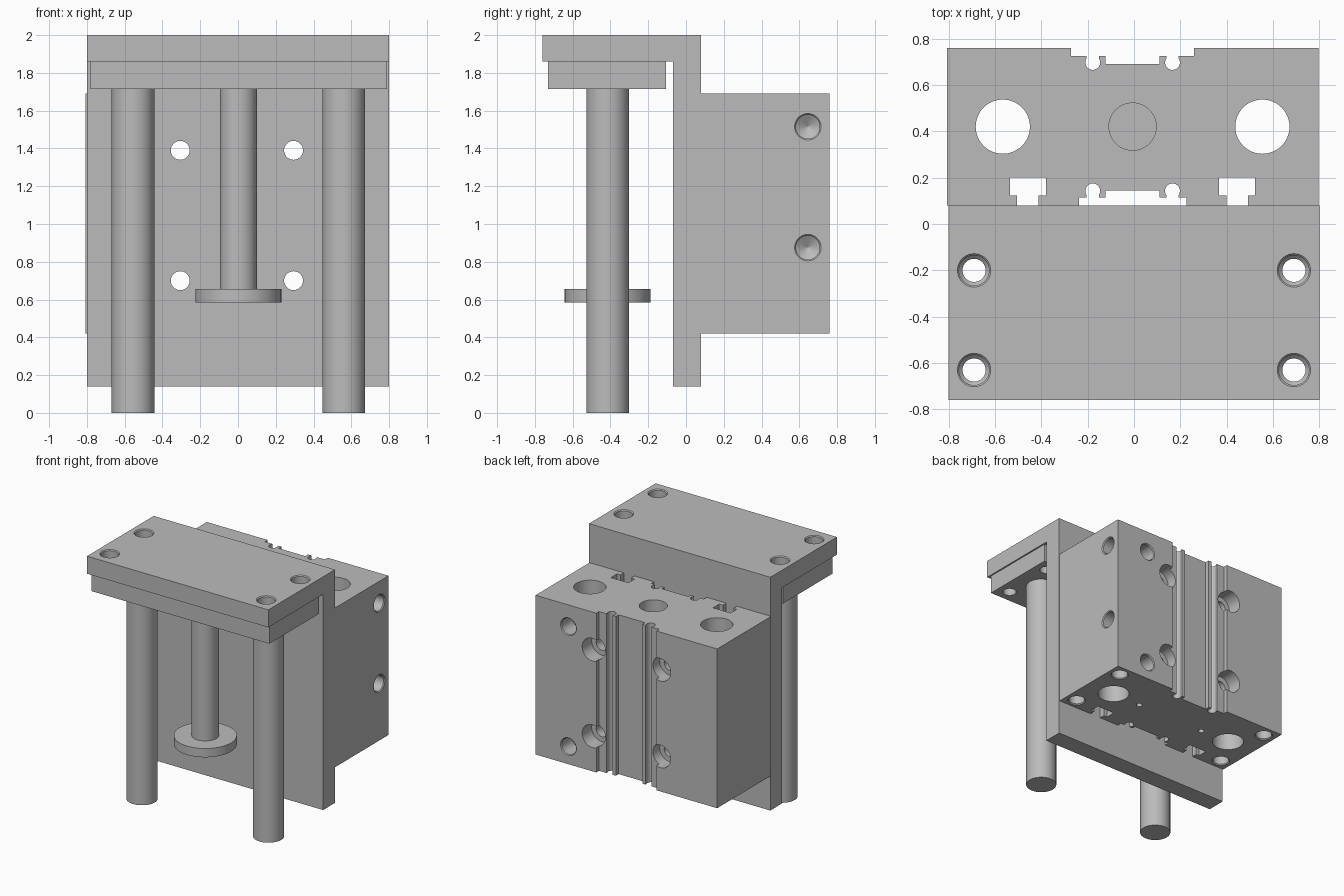
import bpy, bmesh, math
from mathutils import Vector

cube = bpy.data.objects.get("Cube")
if cube:
    bpy.data.objects.remove(cube, do_unlink=True)

grey = bpy.data.materials.new("machined_grey")
grey.use_nodes = True
grey.diffuse_color = (0.5, 0.5, 0.5, 1)
grey.node_tree.nodes["Principled BSDF"].inputs["Base Color"].default_value = (0.5, 0.5, 0.5, 1)

X, Y, Z = Vector((1, 0, 0)), Vector((0, 1, 0)), Vector((0, 0, 1))


def finish(name, bm):
    bmesh.ops.recalc_face_normals(bm, faces=bm.faces)
    mesh = bpy.data.meshes.new(name)
    bm.to_mesh(mesh)
    bm.free()
    mesh.materials.append(grey)
    obj = bpy.data.objects.new(name, mesh)
    bpy.context.scene.collection.objects.link(obj)
    return obj


def extrude(name, points, direction):
    """Solid made by pushing a flat outline along a vector."""
    bm = bmesh.new()
    face = bm.faces.new([bm.verts.new(p) for p in points])
    top = bmesh.ops.extrude_face_region(bm, geom=[face])["geom"]
    moved = [v for v in top if isinstance(v, bmesh.types.BMVert)]
    bmesh.ops.translate(bm, verts=moved, vec=direction)
    return finish(name, bm)


def box(name, x0, x1, y0, y1, z0, z1):
    outline = [(x0, y0, z0), (x1, y0, z0), (x1, y1, z0), (x0, y1, z0)]
    return extrude(name, outline, Z * (z1 - z0))


def lathe(name, origin, axis, profile, sides=48):
    """Round solid from (radius, distance along axis) pairs."""
    bm = bmesh.new()
    u = axis.orthogonal().normalized()
    w = axis.cross(u)
    rings = []
    for r, d in profile:
        centre = Vector(origin) + axis * d
        ring = []
        for i in range(sides):
            a = math.tau * i / sides
            ring.append(bm.verts.new(centre + (u * math.cos(a) + w * math.sin(a)) * r))
        rings.append(ring)
    for a, b in zip(rings, rings[1:]):
        for i in range(sides):
            j = (i + 1) % sides
            bm.faces.new((a[i], a[j], b[j], b[i]))
    bm.faces.new(rings[0])
    bm.faces.new(rings[-1])
    return finish(name, bm)


def drill(origin, axis, r, depth):
    return lathe("cutter", origin, axis, [(r, -0.05), (r, depth)])


def tapped(origin, axis, r, depth):
    """Chamfered blind hole with a pointed end."""
    return lathe("cutter", origin, axis,
                 [(r + 0.017, -0.01), (r, 0.007), (r, depth), (0.002, depth + r * 0.6)])


def carve(obj, cutters):
    for cutter in cutters:
        cutter.hide_render = True
        mod = obj.modifiers.new("cut", 'BOOLEAN')
        mod.operation = 'DIFFERENCE'
        mod.solver = 'EXACT'
        mod.object = cutter
    bpy.context.view_layer.update()
    graph = bpy.context.evaluated_depsgraph_get()
    mesh = bpy.data.meshes.new_from_object(obj.evaluated_get(graph))
    obj.modifiers.clear()
    obj.data = mesh
    for cutter in cutters:
        bpy.data.objects.remove(cutter, do_unlink=True)


parts = []
SIDES = (-1, 1)
MID = -0.006                      # centre line of the cylinder body
BOLT_Z = (0.70, 1.39)

# L-shaped bracket: top shelf and upright plate
outline = [(-0.8, y, z) for y, z in
           ((-0.76, 2), (0.08, 2), (0.08, 0.14), (-0.07, 0.14), (-0.07, 1.86), (-0.76, 1.86))]
bracket = extrude("bracket", outline, X * 1.6)
cuts = [drill((MID + s * 0.3, -0.07, z), Y, 0.05, 0.2) for s in SIDES for z in BOLT_Z]
corners = [(s * 0.69, y) for s in SIDES for y in (-0.2, -0.63)]
for x, y in corners:
    cuts.append(lathe("cutter", (x, y, 2), -Z,
                      [(0.082, -0.01), (0.065, 0.007), (0.065, 0.11), (0.05, 0.125), (0.05, 0.2)]))
carve(bracket, cuts)
parts.append(bracket)

# Tool plate under the shelf
plate = box("tool_plate", -0.782, 0.788, -0.73, -0.105, 1.715, 1.86)
carve(plate, [drill((x, y, 1.86), -Z, 0.05, 0.2) for x, y in corners])
parts.append(plate)

# Guide rods and piston rod with its end disc
for s, side in zip(SIDES, ("right", "left")):
    parts.append(lathe(side + "_guide_rod", (0.002 + s * 0.558, -0.415, 0), Z,
                       [(0.113, 0), (0.113, 1.715)]))
parts.append(lathe("piston_rod", (0.002, -0.415, 0.585), Z,
                   [(0.228, 0), (0.228, 0.07), (0.098, 0.07), (0.098, 1.13)]))

# Cylinder body
LOW, HIGH = 0.42, 1.69
FRONT, BACK = 0.08, 0.76
body = box("cylinder_body", -0.807, 0.795, FRONT, BACK, LOW, HIGH)


def slot(x0, x1, y0, y1):
    return box("cutter", MID + x0, MID + x1, y0, y1, LOW - 0.05, HIGH + 0.05)


def channel(x, y, r):
    return drill((MID + x, y, LOW), Z, r, HIGH - LOW + 0.05)


# Sensor grooves down the front and back
cuts = [slot(-0.265, 0.265, 0.725, BACK + 0.1), slot(-0.117, 0.117, 0.69, BACK + 0.12),
        slot(-0.232, 0.232, FRONT - 0.1, 0.115), slot(-0.117, 0.117, FRONT - 0.12, 0.145)]
for s in SIDES:
    inner, outer = sorted((s * 0.146, s * 0.198))
    cuts += [channel(s * 0.172, 0.697, 0.032), slot(inner, outer, 0.705, BACK + 0.14),
             channel(s * 0.172, 0.143, 0.032), slot(inner, outer, FRONT - 0.14, 0.135)]
    # T slots
    head = sorted((s * 0.373, s * 0.528))
    neck = sorted((s * 0.405, s * 0.498))
    cuts += [slot(*head, 0.123, 0.2), slot(*neck, FRONT - 0.1, 0.16)]
    # Guide bores, bottom corner holes and small bottom pin holes
    cuts.append(channel(s * 0.56, 0.42, 0.117))
    for y in (0.165, 0.665):
        cuts.append(tapped((MID + s * 0.705, y, LOW), Z, 0.06, 0.2))
    cuts.append(drill((MID + s * 0.303, 0.415, LOW), Z, 0.022, 0.08))
    # Counterbored mounting bolts
    for z in BOLT_Z:
        cuts.append(lathe("cutter", (MID + s * 0.3, BACK, z), -Y,
                          [(0.09, -0.05), (0.09, 0.12), (0.05, 0.12), (0.05, 0.8)]))
# Centre bore and ports
cuts.append(drill((MID, 0.42, HIGH), -Z, 0.102, 1.1))
for z in (0.56, 1.517):
    cuts.append(tapped((0.505, BACK, z), -Y, 0.063, 0.14))
for z in (0.875, 1.515):
    cuts.append(tapped((0.795, 0.645, z), -X, 0.063, 0.14))
carve(body, cuts)
parts.append(body)

# Smooth the round walls, keep edges sharp
bpy.ops.object.select_all(action='DESELECT')
for part in parts:
    part.select_set(True)
bpy.context.view_layer.objects.active = body
bpy.ops.object.shade_smooth_by_angle(angle=math.radians(25))
